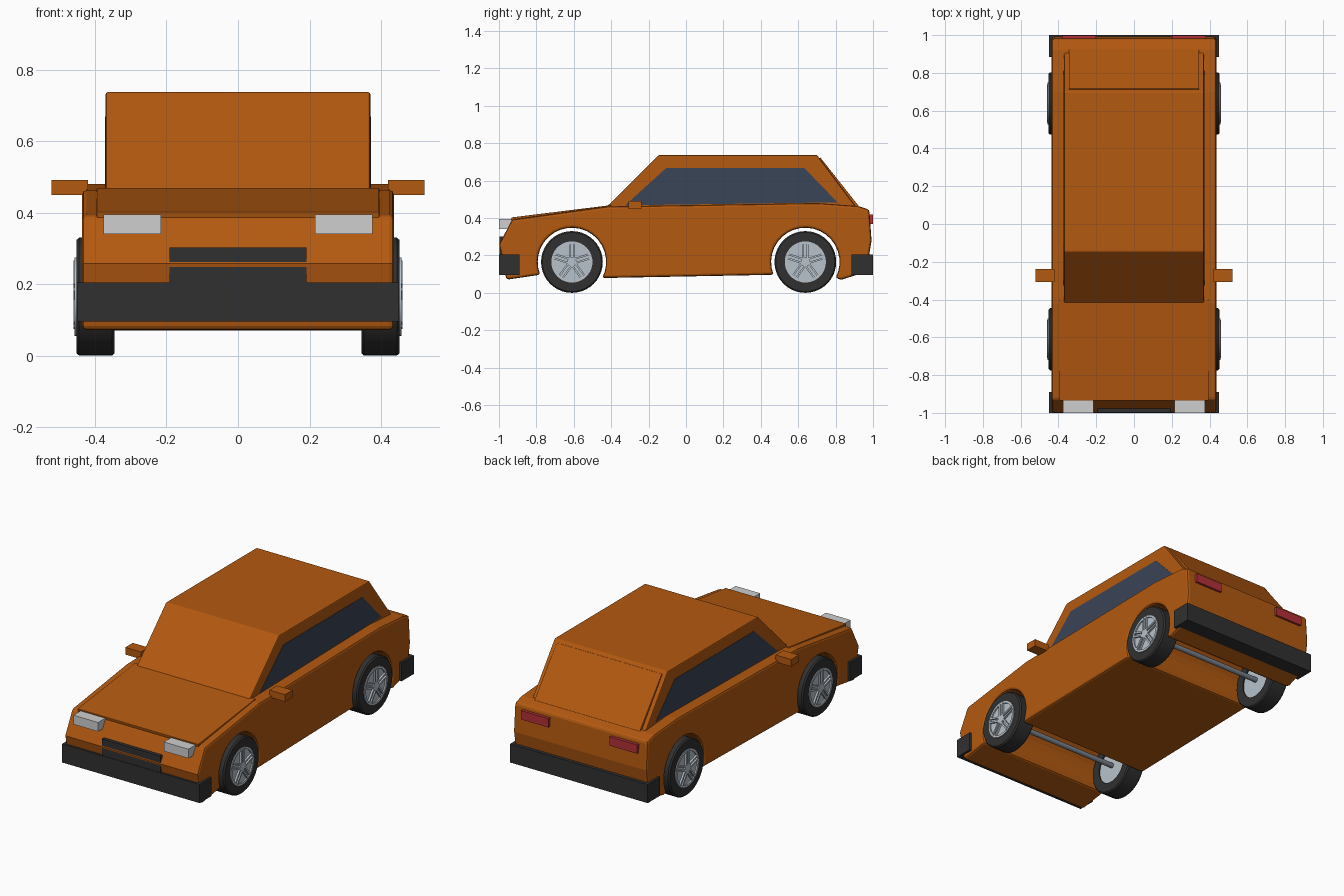
import bpy, bmesh, math
from mathutils import Matrix, Vector

if "Cube" in bpy.data.objects:
    bpy.data.objects.remove(bpy.data.objects["Cube"])


def mat(name, r, g, b):
    m = bpy.data.materials.new(name)
    m.diffuse_color = (r, g, b, 1)
    m.use_nodes = True
    m.node_tree.nodes["Principled BSDF"].inputs["Base Color"].default_value = m.diffuse_color
    return m


ORANGE = mat("burnt orange paint", 0.45, 0.10, 0.005)
BLACK = mat("black rubber", 0.03, 0.03, 0.03)
GLASS = mat("dark blue glass", 0.042, 0.058, 0.095)
SILVER = mat("silver", 0.48, 0.54, 0.60)
STEEL = mat("steel", 0.20, 0.23, 0.27)
LAMP = mat("pale grey lamp", 0.62, 0.62, 0.62)
RED = mat("red lamp", 0.45, 0.03, 0.04)


def finish(name, bm, material, bevel=0, smooth=False):
    bmesh.ops.recalc_face_normals(bm, faces=bm.faces)
    me = bpy.data.meshes.new(name)
    bm.to_mesh(me)
    bm.free()
    ob = bpy.data.objects.new(name, me)
    bpy.context.collection.objects.link(ob)
    me.materials.append(material)
    if bevel:
        b = ob.modifiers.new("bevel", "BEVEL")
        b.width, b.segments = bevel, 2
        b.limit_method, b.angle_limit = "ANGLE", math.radians(40)
    if smooth:
        bpy.context.view_layer.objects.active = ob
        ob.select_set(True)
        bpy.ops.object.shade_smooth_by_angle(angle=math.radians(30))
        ob.select_set(False)
    return ob


def extrude(name, profile, x0, x1, material, bevel=0):
    """Extrude a (y, z) profile along x."""
    bm = bmesh.new()
    face = bm.faces.new([bm.verts.new((x0, y, z)) for y, z in profile])
    out = bmesh.ops.extrude_face_region(bm, geom=[face])
    verts = [v for v in out["geom"] if isinstance(v, bmesh.types.BMVert)]
    bmesh.ops.translate(bm, verts=verts, vec=(x1 - x0, 0, 0))
    return finish(name, bm, material, bevel)


def box(name, x, y, z, material, bevel=0):
    return extrude(name, [(y[0], z[0]), (y[1], z[0]), (y[1], z[1]), (y[0], z[1])],
                   x[0], x[1], material, bevel)


def lathe(name, profile, cy, cz, material, n=40):
    """Spin a closed (x, radius) profile about an axis parallel to x."""
    bm = bmesh.new()
    rings = []
    for i in range(n):
        a = 2 * math.pi * i / n
        rings.append([bm.verts.new((x, cy + r * math.cos(a), cz + r * math.sin(a)))
                      for x, r in profile])
    k = len(profile)
    for i in range(n):
        p, q = rings[i], rings[(i + 1) % n]
        for j in range(k):
            bm.faces.new((p[j], p[(j + 1) % k], q[(j + 1) % k], q[j]))
    return finish(name, bm, material, smooth=True)


def rod(name, x0, x1, r, cy, cz, material, n=32):
    bm = bmesh.new()
    m = Matrix.Translation(((x0 + x1) / 2, cy, cz)) @ Matrix.Rotation(math.pi / 2, 4, "Y")
    bmesh.ops.create_cone(bm, cap_ends=True, segments=n, radius1=r, radius2=r,
                          depth=abs(x1 - x0), matrix=m)
    return finish(name, bm, material, smooth=True)


FRONT_Y, REAR_Y, WHEEL_R = -0.61, 0.638, 0.165


def arch(cy):
    pts = []
    for i in range(21):
        a = math.radians(202 - 230 * i / 20)
        pts.append((cy + 0.183 * math.cos(a), WHEEL_R + 0.183 * math.sin(a)))
    return pts


# Lower body with wheel arches cut through the full width
body = [(-0.96, 0.07)] + arch(FRONT_Y) + arch(REAR_Y) + [
    (0.83, 0.07), (0.91, 0.095), (0.965, 0.11), (0.992, 0.28), (0.98, 0.445), (0.92, 0.464),
    (0.70, 0.48), (-0.42, 0.462), (-0.93, 0.392), (-0.999, 0.258)]
extrude("lower_body", body, -0.436, 0.436, ORANGE, 0.013)

# Hood panel
extrude("hood", [(-0.93, 0.38), (-0.935, 0.403), (-0.40, 0.469), (-0.40, 0.44)],
        -0.395, 0.395, ORANGE, 0.003)

# Cabin and tailgate panel
extrude("cabin", [(-0.42, 0.45), (-0.42, 0.464), (-0.145, 0.737), (0.70, 0.737),
                  (0.905, 0.464), (0.905, 0.45)], -0.37, 0.37, ORANGE, 0.006)
extrude("tailgate", [(0.705, 0.715), (0.718, 0.724), (0.925, 0.462), (0.90, 0.455)],
        -0.345, 0.345, ORANGE, 0.003)

# Bumpers and grille
box("front_bumper", (-0.45, 0.45), (-1.0, -0.89), (0.095, 0.205), BLACK)
box("rear_bumper", (-0.45, 0.45), (0.885, 1.0), (0.095, 0.205), BLACK)
box("grille", (-0.192, 0.192), (-0.997, -0.93), (0.20, 0.302), BLACK)

for s, side in ((1, "right"), (-1, "left")):
    # Side glass
    extrude("side_window_" + side, [(-0.325, 0.468), (-0.105, 0.668), (0.632, 0.668),
                                    (0.81, 0.484)], s * 0.365, s * 0.372, GLASS)
    # Lamps and mirrors
    box("headlight_" + side, (s * 0.215, s * 0.376), (-1.0, -0.93), (0.34, 0.394), LAMP)
    box("taillight_" + side, (s * 0.20, s * 0.38), (0.96, 0.999), (0.368, 0.42), RED)
    box("mirror_" + side, (s * 0.42, s * 0.522), (-0.307, -0.237), (0.449, 0.491), ORANGE)

    for cy, end in ((FRONT_Y, "front"), (REAR_Y, "rear")):
        tag = end + "_" + side
        # Tyre ring
        lathe("tyre_" + tag, [(s * 0.345, 0.105), (s * 0.345, 0.158), (s * 0.352, WHEEL_R),
                              (s * 0.444, WHEEL_R), (s * 0.452, 0.158), (s * 0.452, 0.105)],
              cy, WHEEL_R, BLACK)
        # Wheel disc, rim, cap
        rod("wheel_disc_" + tag, s * 0.352, s * 0.449, 0.107, cy, WHEEL_R, SILVER)
        lathe("rim_" + tag, [(s * 0.44, 0.096), (s * 0.44, 0.11), (s * 0.457, 0.11),
                             (s * 0.457, 0.096)], cy, WHEEL_R, SILVER)
        rod("hub_cap_" + tag, s * 0.44, s * 0.46, 0.025, cy, WHEEL_R, SILVER, 16)
        # Paired spokes
        bm = bmesh.new()
        for i in range(5):
            for off in (-0.011, 0.011):
                m = (Matrix.Translation((s * 0.452, cy, WHEEL_R))
                     @ Matrix.Rotation(math.radians(90 + 72 * i), 4, "X")
                     @ Matrix.Translation((0, 0.058, off))
                     @ Matrix.Diagonal((0.016, 0.085, 0.010, 1)))
                bmesh.ops.create_cube(bm, size=1, matrix=m)
        finish("spokes_" + tag, bm, SILVER)

# Axles
for cy, end in ((FRONT_Y, "front"), (REAR_Y, "rear")):
    rod("axle_" + end, -0.36, 0.36, 0.015, cy, WHEEL_R, STEEL, 16)
